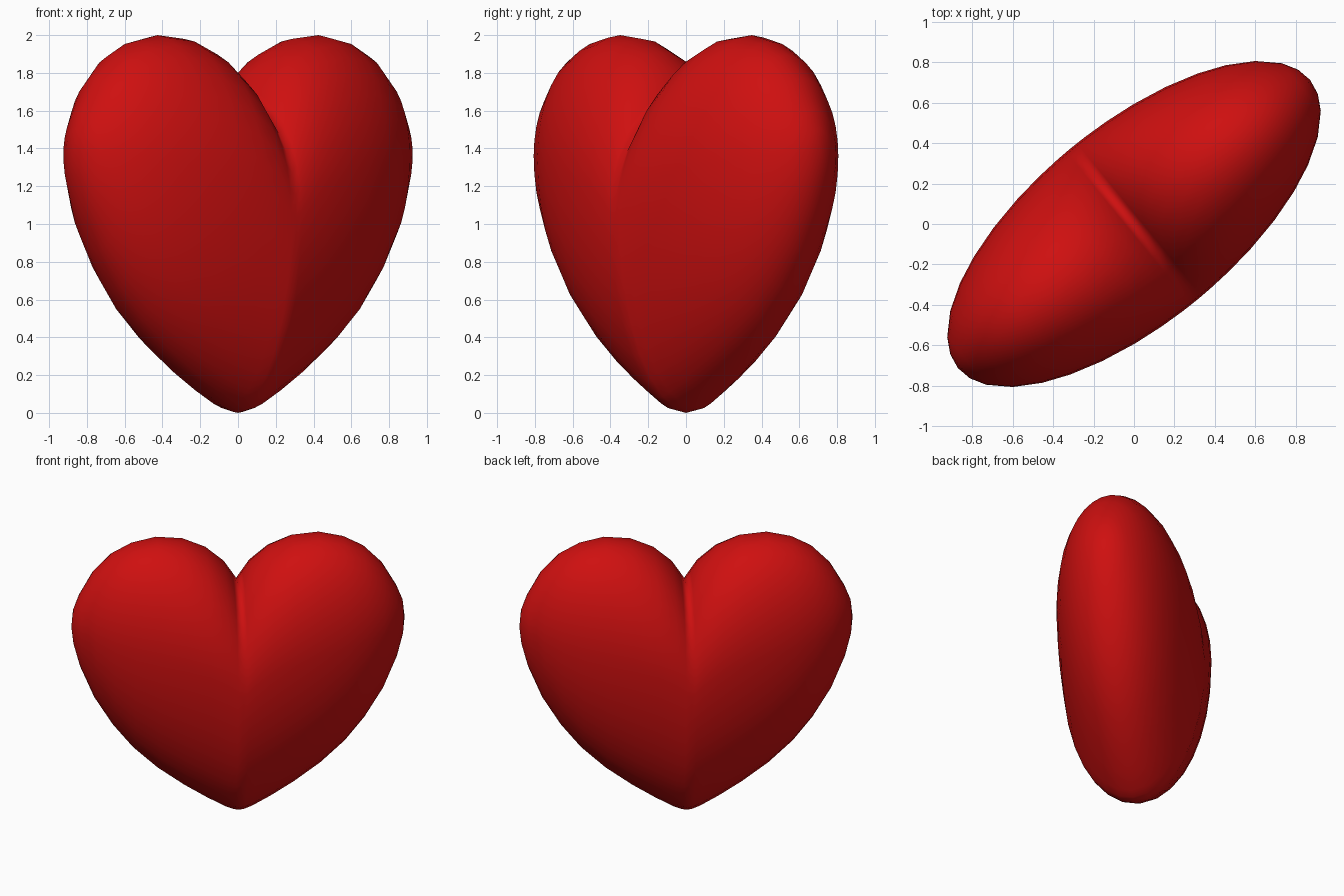
import bpy, bmesh, math

if "Cube" in bpy.data.objects:
    bpy.data.objects.remove(bpy.data.objects["Cube"])

SIDES = 32
HALF_DEPTH = 0.488
HALF_WIDTH = 1.126
TURN = math.radians(39.3)

# Half outline of the heart: (distance from the middle, bottom z, top z)
OUTLINE = [
    (0.0, 0.0, 1.66), (0.035, 0.006, 1.715), (0.09, 0.028, 1.80),
    (0.215, 0.098, 1.91), (0.37, 0.197, 1.98), (0.55, 0.33, 2.0),
    (0.715, 0.485, 1.965), (0.85, 0.655, 1.895), (0.975, 0.86, 1.77),
    (1.07, 1.09, 1.605), (1.112, 1.25, 1.50),
]


def ring(bm, u, low, high):
    """Egg-shaped cross-section of the heart at distance u from the middle."""
    s = abs(u) / HALF_WIDTH
    wide = low + (high - low) * (0.62 - 0.08 * s)
    depth = HALF_DEPTH * math.sqrt(1 - s * s)
    verts = []
    for i in range(SIDES):
        t = 2 * math.pi * i / SIDES
        reach = high - wide if math.cos(t) > 0 else wide - low
        v, z = depth * math.sin(t), wide + reach * math.cos(t)
        verts.append(bm.verts.new((u * math.cos(TURN) - v * math.sin(TURN),
                                   u * math.sin(TURN) + v * math.cos(TURN), z)))
    return verts


bm = bmesh.new()

# Rings from one side lobe, through the cleft, to the other lobe
stations = [(-u, a, b) for u, a, b in reversed(OUTLINE[1:])] + OUTLINE
rings = [ring(bm, *s) for s in stations]
for r0, r1 in zip(rings, rings[1:]):
    for i in range(SIDES):
        j = (i + 1) % SIDES
        bm.faces.new((r0[i], r0[j], r1[j], r1[i]))

# Rounded ends of the lobes
for side, r in ((-1, rings[0]), (1, rings[-1])):
    u = side * HALF_WIDTH
    tip = bm.verts.new((u * math.cos(TURN), u * math.sin(TURN), 1.375))
    for i in range(SIDES):
        bm.faces.new((r[i], r[(i + 1) % SIDES], tip))

bmesh.ops.recalc_face_normals(bm, faces=bm.faces[:])
mesh = bpy.data.meshes.new("heart")
bm.to_mesh(mesh)
bm.free()
for p in mesh.polygons:
    p.use_smooth = True

red = bpy.data.materials.new("red")
red.diffuse_color = (0.62, 0.005, 0.005, 1)
red.use_nodes = True
red.node_tree.nodes["Principled BSDF"].inputs["Base Color"].default_value = red.diffuse_color
mesh.materials.append(red)
heart = bpy.data.objects.new("heart", mesh)
bpy.context.collection.objects.link(heart)
